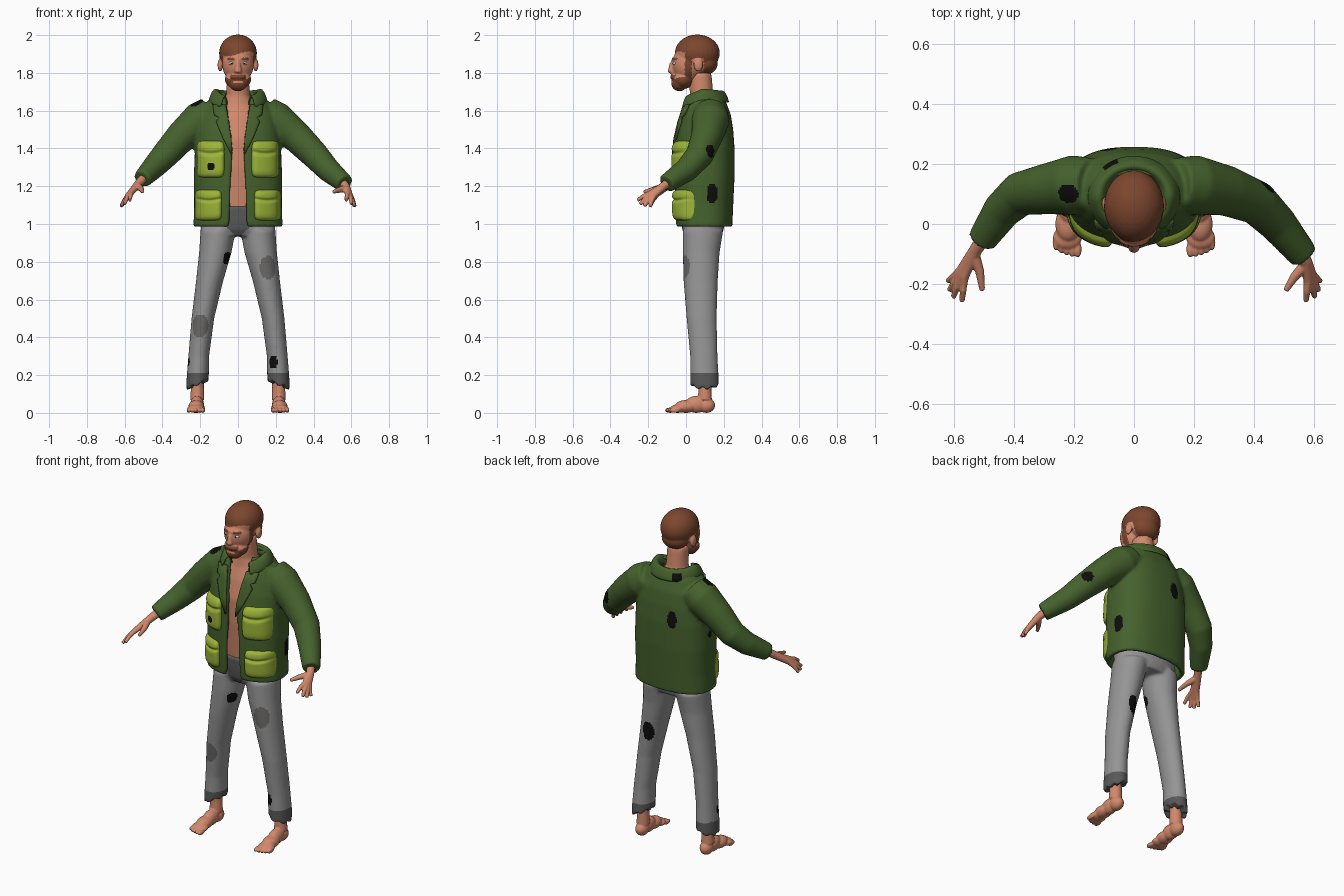
import bpy, bmesh, math
from mathutils import Vector, Matrix

cube = bpy.data.objects.get("Cube")
if cube:
    bpy.data.objects.remove(cube, do_unlink=True)


def material(name, *rgb):
    m = bpy.data.materials.new(name)
    m.use_nodes = True
    m.diffuse_color = (*rgb, 1)
    m.node_tree.nodes["Principled BSDF"].inputs["Base Color"].default_value = (*rgb, 1)
    return m


GREEN = material("jacket green", .06, .12, .026)
LIME = material("pocket lime", .33, .46, .04)
SKIN = material("skin", .64, .25, .15)
HAIR = material("hair brown", .2, .062, .027)
GREY = material("trouser grey", .3, .3, .3)
DARK = material("dark grey", .1, .1, .1)
PATCH = material("patch grey", .15, .145, .14)
BLACK = material("hole black", .004, .004, .004)
WHITE = material("eye white", .6, .62, .65)


# ---- shape helpers ----
def ball(bm, c, r):
    bmesh.ops.create_uvsphere(bm, u_segments=28, v_segments=18, radius=1,
                              matrix=Matrix.Translation(c) @ Matrix.Diagonal((*r, 1)))


def loft(bm, rings):
    rows = [[bm.verts.new(p) for p in ring] for ring in rings]
    n = len(rows[0])
    for a, b in zip(rows, rows[1:]):
        for i in range(n):
            bm.faces.new((a[i], a[(i + 1) % n], b[(i + 1) % n], b[i]))
    bm.faces.new(rows[0][::-1])
    bm.faces.new(rows[-1])


def tube(bm, pts):
    """Round limb through (x, y, z, radius) points."""
    p = [Vector(q[:3]) for q in pts]
    rings = []
    for i, q in enumerate(pts):
        d = (p[min(i + 1, len(p) - 1)] - p[max(i - 1, 0)]).normalized()
        u = d.cross(Vector((0.3, 0.9, 0.3))).normalized()
        v = d.cross(u)
        rings.append([p[i] + q[3] * (u * math.cos(a) + v * math.sin(a))
                      for a in (k * math.tau / 20 for k in range(20))])
    loft(bm, rings)


def oval(z, cx, yf, yb, rx):
    """Level oval ring from its front, back and half width."""
    cy, ry = (yf + yb) / 2, (yb - yf) / 2
    return [Vector((cx + rx * math.cos(a), cy + ry * math.sin(a), z))
            for a in (k * math.tau / 32 for k in range(32))]


def finish(name, bm, mats):
    me = bpy.data.meshes.new(name)
    bmesh.ops.recalc_face_normals(bm, faces=bm.faces)
    bm.to_mesh(me)
    bm.free()
    ob = bpy.data.objects.new(name, me)
    bpy.context.scene.collection.objects.link(ob)
    for m in mats:
        me.materials.append(m)
    me.polygons.foreach_set("use_smooth", [True] * len(me.polygons))
    return ob


def sculpt(name, bm, mats, voxel, smooth=4, paint=None, warp=None):
    """Fuse overlapping volumes into one skin, then colour faces by a rule."""
    ob = finish(name, bm, [])
    mod = ob.modifiers.new("fuse", 'REMESH')
    mod.mode, mod.voxel_size = 'VOXEL', voxel
    mod = ob.modifiers.new("soften", 'SMOOTH')
    mod.factor, mod.iterations = .5, smooth
    bpy.context.view_layer.update()
    dg = bpy.context.evaluated_depsgraph_get()
    me = bpy.data.meshes.new_from_object(ob.evaluated_get(dg))
    if len(me.polygons):
        ob.data = me
    ob.modifiers.clear()
    me = ob.data
    me.materials.clear()
    for m in mats:
        me.materials.append(m)
    if warp:
        for v in me.vertices:
            v.co.z = warp(v.co)
    for f in me.polygons:
        f.use_smooth = True
        f.material_index = paint(f.center) if paint else 0
    return ob


def inside(p, spots):
    return any(sum(((p[i] - c[i]) / r[i]) ** 2 for i in range(3)) < 1 for c, r in spots)


# ---- jacket: rows of height, half width, front, back, half opening ----
ROWS = [(.985, .236, -.055, .245, .05), (1.1, .232, -.06, .25, .046),
        (1.25, .234, -.06, .257, .04), (1.4, .228, -.06, .257, .03),
        (1.5, .215, -.045, .25, .042), (1.58, .198, -.02, .237, .056),
        (1.65, .16, .0, .21, .068), (1.7, .115, .02, .185, .075)]
N = 2.5


def row_at(z):
    for a, b in zip(ROWS, ROWS[1:]):
        if z <= b[0]:
            t = (z - a[0]) / (b[0] - a[0])
            return [p + (q - p) * t for p, q in zip(a, b)]
    return ROWS[-1]


def front_y(x, z):
    _, rx, yf, yb, _ = row_at(z)
    k = max(0, 1 - abs(x / rx) ** N) ** (1 / N)
    return (yf + yb) / 2 - (yb - yf) / 2 * k


def jacket_ring(row):
    z, rx, yf, yb, gap = row
    start = -math.acos((gap / rx) ** (N / 2))
    ring = []
    for off in (0, .026):
        side = []
        for k in range(49):
            a = start + (math.pi - 2 * start) * k / 48
            c, s = math.cos(a), math.sin(a)
            side.append(Vector((math.copysign(abs(c) ** (2 / N), c) * (rx - off),
                                (yf + yb) / 2 + math.copysign(abs(s) ** (2 / N), s)
                                * ((yb - yf) / 2 - off), z)))
        ring += side if off == 0 else side[::-1]
    return ring


bm = bmesh.new()
loft(bm, [jacket_ring(r) for r in ROWS])
SLEEVES = [[(.14, .13, 1.59, .09), (.2, .13, 1.55, .1), (.31, .11, 1.462, .084),
            (.41, .07, 1.362, .074), (.48, 0, 1.285, .064), (.565, -.105, 1.213, .05)],
           [(-.14, .13, 1.59, .09), (-.2, .13, 1.55, .1), (-.3, .115, 1.462, .084),
            (-.38, .1, 1.372, .074), (-.44, .045, 1.307, .064), (-.508, -.055, 1.237, .049)]]
for s in SLEEVES:
    tube(bm, s)
HOLES = [((.44, .13, 1.385), (.03, .04, .035)), ((.235, .14, 1.16), (.03, .032, .055)),
         ((-.08, .25, 1.43), (.028, .04, .05)), ((-.22, .1, 1.645), (.035, .032, .05)),
         ((-.235, .1, 1.33), (.03, .018, .022))]
sculpt("jacket", bm, [GREEN, BLACK], .009, 6, lambda p: int(inside(p, HOLES)))

# ---- fold-over collar ----
PROFILE = [(.085, .075, 1.665), (.1, .088, 1.71), (.118, .105, 1.722),
           (.14, .122, 1.705), (.158, .142, 1.655)]
bm = bmesh.new()
cols = []
for k in range(41):
    a = math.radians(-55 + 290 * k / 40)
    c, s = math.cos(a), math.sin(a)
    drop = .045 * max(0, -s) + .012 * max(0, s)
    cols.append([bm.verts.new((rx * c, .09 + ry * s, z - drop)) for rx, ry, z in PROFILE])
for a, b in zip(cols, cols[1:]):
    for i in range(len(PROFILE) - 1):
        bm.faces.new((a[i], b[i], b[i + 1], a[i + 1]))
collar = finish("collar", bm, [GREEN, BLACK])
for f in collar.data.polygons:
    f.material_index = int(inside(f.center, [((-.083, .21, 1.67), (.022, .03, .03))]))
collar.modifiers.new("thickness", 'SOLIDIFY').thickness = .01
collar.modifiers.new("round", 'SUBSURF').levels = 1

# ---- lapels and pockets lie on the jacket front ----
LAPEL = [(1.37, .03, .036), (1.45, .035, .078), (1.54, .048, .115), (1.565, .052, .1),
         (1.575, .054, .125), (1.63, .064, .132)]
for side, s in (("left", 1), ("right", -1)):
    bm = bmesh.new()
    rows = []
    for z, xin, xout in LAPEL:
        xs = [xin + (xout - xin) * i / 4 for i in range(5)]
        rows.append([bm.verts.new((s * x, front_y(x, z) - .009, z)) for x in xs])
    for a, b in zip(rows, rows[1:]):
        for i in range(4):
            bm.faces.new((a[i], a[i + 1], b[i + 1], b[i]))
    lapel = finish(side + "_lapel", bm, [GREEN])
    mod = lapel.modifiers.new("thickness", 'SOLIDIFY')
    mod.thickness, mod.offset = .012, 0

    for part, cx, cz, hw, hz in (("upper", .144, 1.343, .074, .1), ("lower", .156, 1.1, .072, .083)):
        bm = bmesh.new()
        grid = []
        for j in range(33):
            v = j / 16 - 1
            line = []
            for i in range(33):
                u = i / 16 - 1
                x = cx + hw * u * (1 - .12 * v ** 6)
                z = cz + hz * v * (1 - .1 * u ** 6)
                puff = ((1 - u ** 6) * (1 - v ** 6)) ** .5
                crease = .012 * math.exp(-((v - .3 - .15 * u * u) / .1) ** 2)
                line.append(bm.verts.new((s * x, front_y(x, z) + .01 - (.036 - crease) * puff, z)))
            grid.append(line)
        for a, b in zip(grid, grid[1:]):
            for i in range(32):
                bm.faces.new((a[i], a[i + 1], b[i + 1], b[i]))
        pocket = finish(f"{side}_{part}_pocket", bm, [LIME, BLACK])
        for f in pocket.data.polygons:
            f.material_index = int(inside(f.center, [((-.145, -.08, 1.305), (.02, .06, .022))]))

# ---- bare chest and neck ----
bm = bmesh.new()
loft(bm, [oval(z, 0, yf, yb, rx) for z, yf, yb, rx in (
    (1.04, -.012, .19, .165), (1.3, -.035, .22, .185), (1.45, -.036, .22, .18),
    (1.56, -.01, .2, .15), (1.63, .015, .17, .095), (1.68, .022, .145, .062), (1.8, .01, .135, .058))])
sculpt("chest_and_neck", bm, [SKIN], .01)

# ---- trousers ----
bm = bmesh.new()
for s in (1, -1):
    loft(bm, [oval(z, s * cx, yf, yb, rx) for z, cx, yf, yb, rx in (
        (.15, .215, .022, .175, .06), (.3, .208, .022, .167, .055), (.5, .186, .003, .162, .06),
        (.7, .15, -.013, .168, .072), (.85, .12, -.017, .178, .086), (.97, .105, -.017, .198, .093))])
loft(bm, [oval(z, 0, yf, yb, rx) for z, yf, yb, rx in (
    (.935, .0, .185, .16), (.97, -.02, .2, .195), (1.02, -.026, .205, .2), (1.095, -.028, .2, .185))])
KNEES = [((-.205, 0, .46), (.05, .06, .062)), ((.16, -.01, .77), (.045, .06, .062))]
TEARS = [((.14, .16, .67), (.032, .05, .06)), ((-.06, .03, .82), (.03, .035, .035)),
         ((.185, .03, .27), (.024, .03, .036)), ((-.265, .07, .27), (.02, .018, .025))]


def trouser_paint(p):
    if inside(p, TEARS):
        return 3
    if inside(p, KNEES):
        return 2
    fly = p.y < .06 and abs(p.x) < .06 and p.z > .92 + abs(p.x)
    return int(p.z < .215 or fly)


def ragged(p):
    if p.z > .2:
        return p.z
    x, t = abs(p.x) - .215, (.2 - p.z) / .05
    return p.z - t * (.4 * x + .007 * math.sin(7 * math.atan2(p.y - .1, x)))


sculpt("trousers", bm, [GREY, DARK, PATCH, BLACK], .009, 4, trouser_paint, ragged)

# ---- bare feet and hands ----
TIPS = [(.573, -.257, 1.125), (.602, -.243, 1.105), (.615, -.22, 1.095), (.62, -.19, 1.092)]
for side, s, sleeve in (("left", 1, SLEEVES[0]), ("right", -1, SLEEVES[1])):
    bm = bmesh.new()
    tube(bm, [(s * .215, .1, .25, .042), (s * .215, .1, .14, .034), (s * .216, .1, .07, .037)])
    for y, x, z, r in ((.108, .215, .04, (.036, .046, .04)), (.055, .217, .045, (.036, .06, .045)),
                       (.0, .22, .034, (.042, .06, .034)), (-.045, .222, .022, (.048, .04, .022))):
        ball(bm, (s * x, y, z), r)
    for i in range(5):
        ball(bm, (s * (.187 + .0185 * i), -.084 + .003 * i * i / 2, .014),
             (.0125 - .0006 * i, .028, .014))
    sculpt(side + "_foot", bm, [SKIN], .0045, 2)

    bm = bmesh.new()
    wrist = Vector(sleeve[-1][:3])
    palm = Vector((.583, -.16, 1.165)) if s > 0 else Vector((-.56, -.14, 1.172))
    for i, t in enumerate(TIPS):
        tip = Vector((s * t[0], t[1], t[2]))
        knuckle = palm.lerp(tip, .3) + Vector((0, 0, .008))
        middle = palm.lerp(tip, .68) + Vector((0, 0, .01))
        back = wrist.lerp(sleeve[-2][:3], .3)
        tube(bm, [(*back, .025), (*wrist.lerp(palm, .35), .022), (*knuckle, .015),
                  (*middle, .0115), (*tip, .009)])
    base = wrist.lerp(palm, .5)
    thumb = Vector((s * .505, -.222, 1.17))
    tube(bm, [(*base, .02), (*(base.lerp(thumb, .5) + Vector((s * -.006, 0, 0))), .015), (*thumb, .009)])
    sculpt(side + "_hand", bm, [SKIN], .004, 2)

# ---- head ----
bm = bmesh.new()
ball(bm, (0, .06, 1.905), (.1, .119, .098))       # hair mass
ball(bm, (0, .1, 1.85), (.08, .068, .06))         # hair at the nape
ball(bm, (0, .01, 1.845), (.083, .083, .1))       # face
ball(bm, (0, -.015, 1.765), (.07, .058, .05))     # bearded jaw
ball(bm, (0, -.035, 1.745), (.05, .043, .042))    # chin
ball(bm, (0, -.066, 1.778), (.04, .018, .014))    # moustache
ball(bm, (0, -.05, 1.873), (.055, .026, .014))    # brow
tube(bm, [(0, -.055, 1.88, .011), (0, -.075, 1.845, .013), (0, -.08, 1.812, .019), (0, -.06, 1.805, .02)])
for s in (1, -1):
    ball(bm, (s * .094, .065, 1.842), (.014, .025, .035))


def head_paint(p):
    x, y, z = abs(p.x), p.y, p.z
    if x > .08 and .036 < y < .095 and 1.8 < z < 1.878:
        return 0                                   # ears
    if y > .095:
        return int(z > 1.79)                       # back of the hair
    if z > 1.9 + .012 * math.sin(30 * p.x):
        return 1                                   # fringe
    if y > .03:
        return int(z > 1.872)
    if y > -.005 and x > .05:
        return int(z > 1.73)                       # sideburns
    if 1.746 < z < 1.757 and x < .026 and y < -.04:
        return 0                                   # lips
    if 1.868 < z < 1.88 and .016 < x < .056:
        return 1                                   # eyebrows
    return int(z < 1.765 + (.025 if x < .042 else .5 * (x - .042)) and y < .03)


sculpt("head", bm, [SKIN, HAIR], .005, 4, head_paint)

for side, s in (("left", 1), ("right", -1)):
    for part, y, r, m in (("eye", -.055, .015, WHITE), ("pupil", -.0655, .006, BLACK)):
        bm = bmesh.new()
        ball(bm, (s * .034, y, 1.85), (r, r, r * .62))
        finish(f"{side}_{part}", bm, [m])
